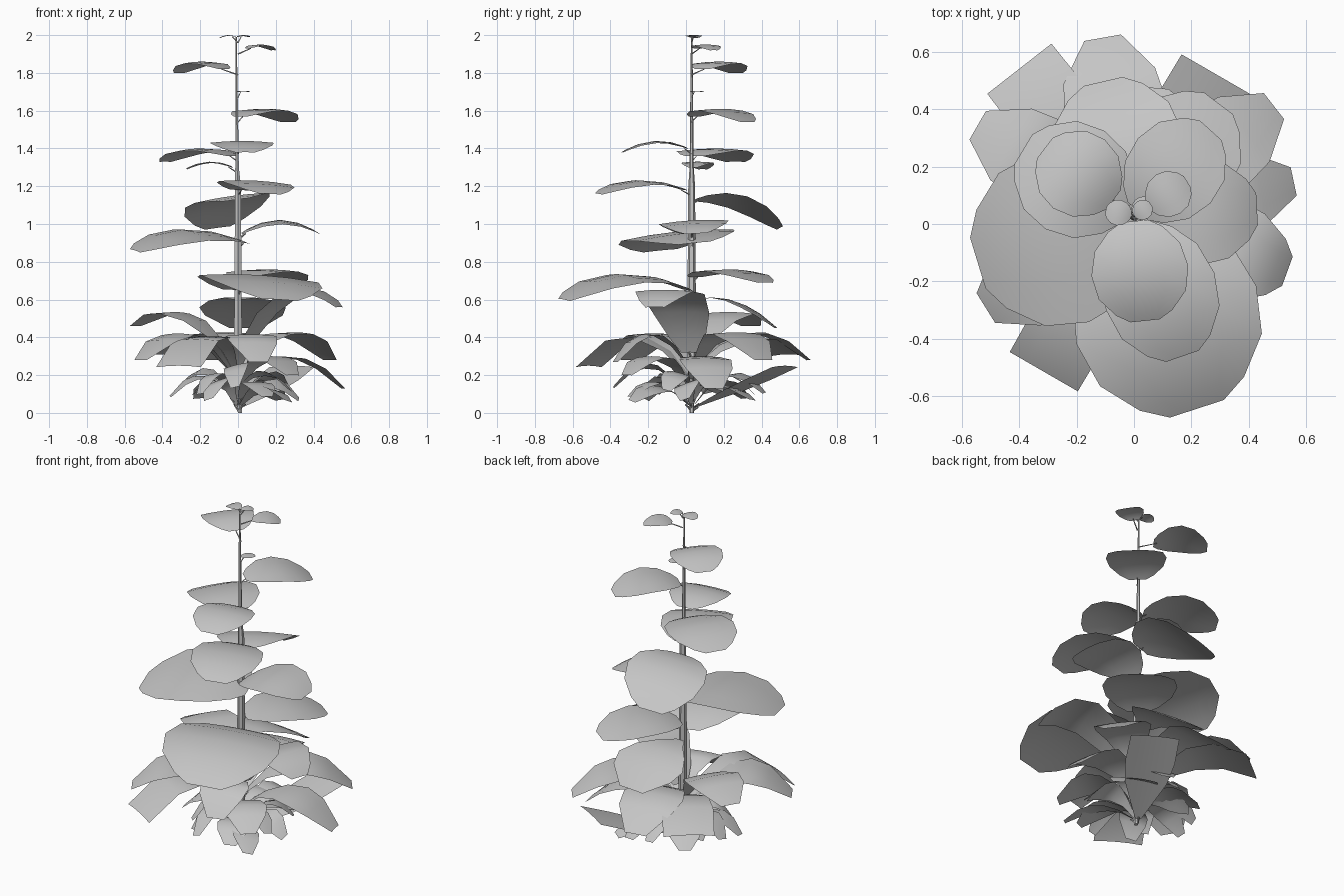
import bpy, bmesh, math, random
from mathutils import Vector

old = bpy.data.objects.get("Cube")
if old:
    bpy.data.objects.remove(old, do_unlink=True)

random.seed(4)
STEM_Y = 0.03

grey = bpy.data.materials.new("plain_grey")
grey.use_nodes = True
colour = (0.56, 0.56, 0.56, 1)
grey.diffuse_color = colour
grey.node_tree.nodes["Principled BSDF"].inputs["Base Color"].default_value = colour

# Outlines as (position along leaf, share of full width)
ROUND = [(0, .28), (.08, .56), (.26, .88), (.5, 1), (.74, .9), (.92, .58), (1, .3)]
SQUARE = [(0, .12), (.2, .45), (.45, .85), (.7, 1), (1, .98)]
TAPERED = [(0, .12), (.2, .38), (.4, .75), (.6, 1), (.78, .9), (1, .36)]


def finish(obj):
    obj.data.materials.append(grey)
    bpy.ops.object.select_all(action="DESELECT")
    obj.select_set(True)
    bpy.context.view_layer.objects.active = obj
    bpy.ops.object.shade_smooth_by_angle(angle=math.radians(40))


def tube(name, points, sides_res=1):
    """Tapered stalk through (position, radius) pairs."""
    curve = bpy.data.curves.new(name, "CURVE")
    curve.dimensions = "3D"
    curve.bevel_depth = 1
    curve.bevel_resolution = sides_res
    curve.use_fill_caps = True
    spline = curve.splines.new("POLY")
    spline.points.add(len(points) - 1)
    for point, (co, radius) in zip(spline.points, points):
        point.co = (*co, 1)
        point.radius = radius
    obj = bpy.data.objects.new(name, curve)
    bpy.context.collection.objects.link(obj)
    bpy.ops.object.select_all(action="DESELECT")
    obj.select_set(True)
    bpy.context.view_layer.objects.active = obj
    bpy.ops.object.convert(target="MESH")
    finish(bpy.context.view_layer.objects.active)


def leaf(name, outline, angle, start, end, width, z_base, z_mid, z_tip, lean=0):
    """Arched sheet growing outward from the stem, with a thin stalk.
    Lean lifts its left edge, seen from the stem, and lowers the other."""
    turn = math.radians(angle)
    out = Vector((math.cos(turn), math.sin(turn), 0))
    side = Vector((-out.y, out.x, 0))
    origin = Vector((0, STEM_Y, 0))
    bm = bmesh.new()
    rows = []
    for t, share in outline:
        arch = (z_base * (1 - t) * (1 - 2 * t) + 4 * z_mid * t * (1 - t)
                + z_tip * t * (2 * t - 1))
        row = []
        for s in (-share, -share / 2, 0, share / 2, share):
            co = origin + out * (start + t * (end - start)) + side * (s * width / 2)
            co.z = arch + lean * s - .03 * width * s * s
            row.append(bm.verts.new(co))
        rows.append(row)
    for a, b in zip(rows, rows[1:]):
        for i in range(len(a) - 1):
            bm.faces.new((a[i], b[i], b[i + 1], a[i + 1]))
    bm.normal_update()
    mesh = bpy.data.meshes.new(name)
    bm.to_mesh(mesh)
    bm.free()
    obj = bpy.data.objects.new(name, mesh)
    bpy.context.collection.objects.link(obj)
    finish(obj)
    thick = 0.004 if z_base > 1 else 0.007
    root = origin + Vector((0, 0, max(z_base - 0.03, 0.01)))
    joint = origin + out * (start + 0.02) + Vector((0, 0, z_base))
    tube(name + "_stalk", [(root, thick), (joint, thick * .6)], 0)


# Main stem, tapering upward
tube("stem", [((.01, STEM_Y, 0), .012), ((0, STEM_Y, .35), .024),
              ((0, STEM_Y, 1.2), .018), ((-.005, STEM_Y, 1.3), .011),
              ((-.01, STEM_Y, 1.99), .004)])

# Rounded leaves: angle, start, end, width, base / middle / tip height, lean
canopy = [
    (-72, .02, .71, .66, .65, .73, .6, -.02),
    (197, -.05, .57, .62, .9, .96, .86, -.03),
    (103, .02, .48, .46, 1.13, 1.13, .98, -.03),
    (3, .02, .43, .37, .95, 1.02, .95, .01),
    (-71, .04, .52, .4, 1.18, 1.23, 1.16, -.01),
    (53, .02, .49, .42, .72, .76, .69),
    (149, .03, .45, .4, 1.36, 1.4, 1.33),
    (-84, .02, .37, .34, 1.4, 1.44, 1.38),
    (168, .03, .28, .17, 1.3, 1.33, 1.29),
    (48, .02, .4, .34, 1.57, 1.61, 1.54),
    (45, 0, .08, .07, 1.7, 1.705, 1.7),
    (143, .09, .39, .3, 1.82, 1.86, 1.8),
    (32, .06, .22, .16, 1.93, 1.95, 1.92),
    (170, .01, .1, .09, 1.99, 2, 1.985),
    (33, 0, .07, .07, 1.99, 2, 1.99),
    (-20, .02, .57, .36, .32, .64, .56),
]
for i, spec in enumerate(canopy):
    leaf(f"round_leaf_{i + 1}", ROUND, *spec)

# Tapered leaves arching out near the foot
skirt = [
    (85, .02, .45, .46, .6, .59, .45),
    (212, .02, .61, .34, .2, .42, .28),
    (150, .02, .63, .32, .25, .52, .46),
    (38, .02, .62, .32, .25, .43, .28),
    (100, .02, .63, .36, .25, .43, .28),
    (12, .02, .57, .28, .18, .3, .13),
    (-75, .02, .42, .28, .25, .42, .27),
    (-50, .02, .45, .24, .15, .3, .2),
]
for i, spec in enumerate(skirt):
    leaf(f"tapered_leaf_{i + 1}", TAPERED, *spec)

# Square-ended leaves between them
flaps = [
    (60, .02, .57, .28, .03, .14, .25),
    (128, .02, .65, .29, .22, .4, .31),
    (240, .02, .63, .28, .2, .41, .25),
]
for i, spec in enumerate(flaps):
    leaf(f"square_leaf_{i + 1}", SQUARE, *spec)

# Small crowded leaves at the very bottom
count = 15
for i in range(count):
    tip = random.uniform(.05, .14)
    leaf(f"low_leaf_{i + 1}", TAPERED, 360 * i / count + random.uniform(-8, 8), .02,
         random.uniform(.26, .42), random.uniform(.13, .2),
         random.uniform(.04, .15), tip + random.uniform(.07, .12), tip,
         random.uniform(-.03, .03))
